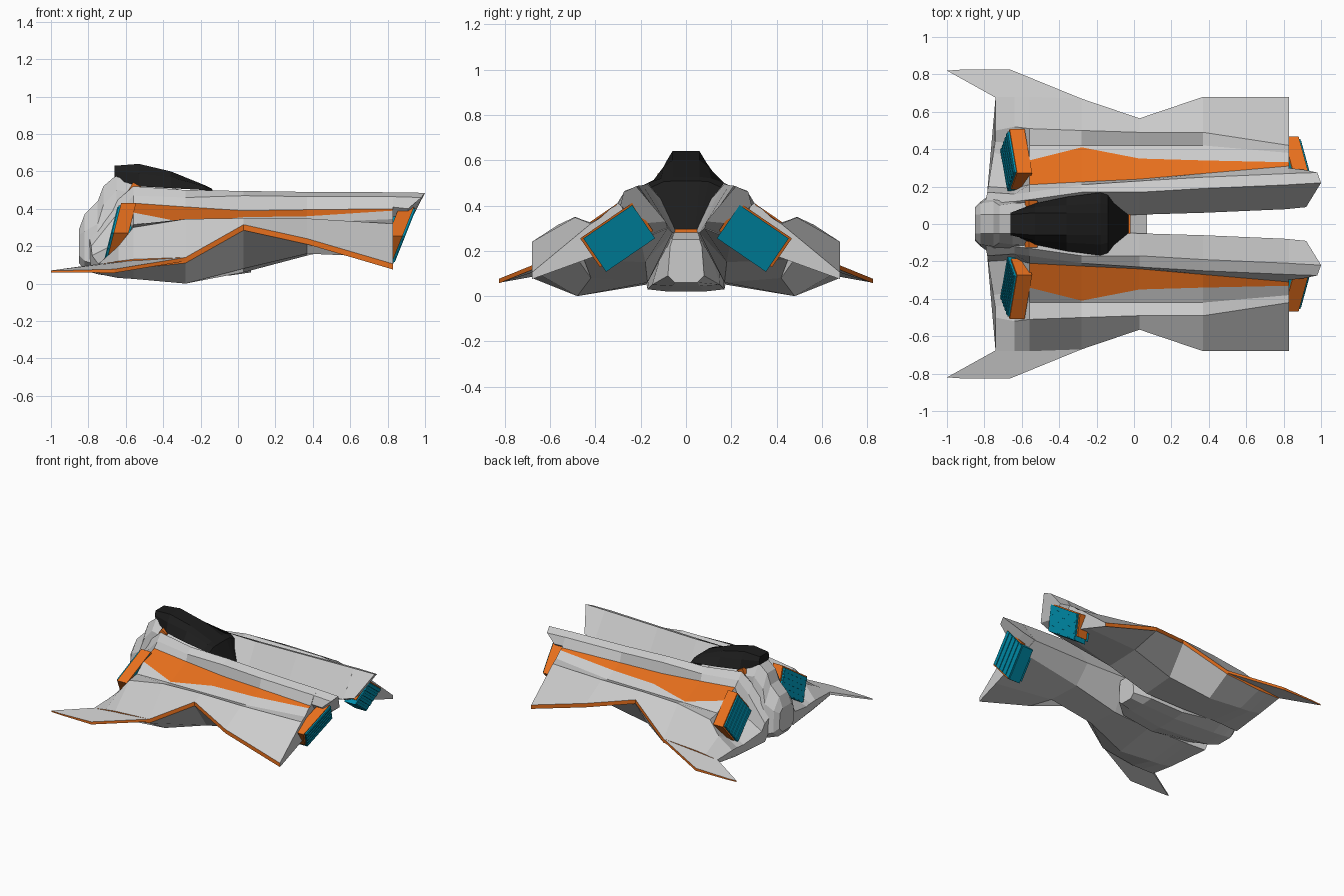
import bpy, bmesh
from mathutils import Matrix, Vector

if "Cube" in bpy.data.objects:
    bpy.data.objects.remove(bpy.data.objects["Cube"])


def material(name, rgb):
    m = bpy.data.materials.new(name)
    m.diffuse_color = (*rgb, 1)
    m.use_nodes = True
    m.node_tree.nodes["Principled BSDF"].inputs["Base Color"].default_value = m.diffuse_color
    return m


GREY = material("hull_grey", (0.62, 0.62, 0.62))
ORANGE = material("orange", (0.8, 0.16, 0.012))
CYAN = material("cyan", (0.0, 0.3, 0.46))
BLACK = material("black", (0.012, 0.012, 0.012))


def finish(name, bm, mats, mirror=True):
    bmesh.ops.recalc_face_normals(bm, faces=bm.faces)
    mesh = bpy.data.meshes.new(name)
    bm.to_mesh(mesh)
    bm.free()
    for m in mats:
        mesh.materials.append(m)
    ob = bpy.data.objects.new(name, mesh)
    bpy.context.collection.objects.link(ob)
    if mirror:
        mod = ob.modifiers.new("mirror", "MIRROR")
        mod.use_axis = (False, True, False)
        mod.use_mirror_merge = False
    return ob


def loft(name, rings, mats, mirror=True, paint=lambda station, side: 0):
    """Skin closed rings of 3D points; paint() picks the material slot."""
    bm = bmesh.new()
    vs = [[bm.verts.new(p) for p in r] for r in rings]
    n = len(rings[0])
    for i in range(len(vs) - 1):
        for k in range(n):
            j = (k + 1) % n
            f = bm.faces.new((vs[i][k], vs[i][j], vs[i + 1][j], vs[i + 1][k]))
            f.material_index = paint(i, k)
    bm.faces.new(vs[0])
    bm.faces.new(vs[-1])
    return finish(name, bm, mats, mirror)


def symmetric(x, half):
    return [(x, y, z) for y, z in half] + [(x, -y, z) for y, z in reversed(half)]


# Side hull: boom wall, boom top (2), stripe (2), wing ridge, wing edge, keel, inner keel
stations = [
    (-.74, [(.05, .24), (.10, .25), (.17, .20), (.20, .15), (.38, .11), (.50, .11), (.68, .105), (.48, .05), (.17, .06)]),
    (-.64, [(.05, .40), (.12, .45), (.16, .38), (.19, .22), (.36, .16), (.52, .20), (.68, .12), (.48, .03), (.18, .06)]),
    (-.56, [(.03, .40), (.13, .52), (.17, .47), (.21, .43), (.34, .38), (.51, .30), (.68, .13), (.48, .025), (.18, .06)]),
    (-.28, [(.04, .35), (.17, .50), (.21, .46), (.225, .41), (.41, .325), (.50, .345), (.67, .14), (.48, 0), (.18, .05)]),
    (.03, [(.05, .28), (.17, .495), (.23, .47), (.24, .39), (.35, .355), (.49, .35), (.565, .315), (.42, .08), (.17, .06)]),
    (.37, [(.06, .28), (.19, .49), (.25, .465), (.27, .395), (.34, .36), (.49, .348), (.68, .24), (.45, .16), (.18, .15)]),
    (.83, [(.08, .30), (.21, .488), (.27, .465), (.31, .40), (.33, .39), (.42, .32), (.68, .105), (.50, .14), (.20, .25)]),
]
valleys = [(.44, .11), (.43, .16), (.42, .315), (.42, .32), (.42, .322), (.42, .325), (.38, .345)]
rings = []
for (x, pts), valley in zip(stations, valleys):
    ey, ez = pts[6]
    under = (ey, ez - .03) if x > -.5 else (ey, .08)
    pts = pts[:5] + [valley] + pts[5:7] + [under] + pts[7:]
    rings.append([(x - (max(0, .45 - y) * .16 if x < -.7 else 0), y, z) for y, z in pts])
loft("side_hull", rings, [GREY, ORANGE],
     paint=lambda i, k: int(k == 7 or (k == 3 and i >= 2)))

# Boom tail, cut at a slant
root = [(.82, .08, .30), (.82, .21, .488), (.82, .27, .465), (.82, .30, .41), (.82, .20, .25)]
tip = [(.92, .09, .33), (1, .22, .485), (.98, .275, .46), (.91, .29, .40), (.90, .2, .32)]
loft("boom_tail", [root, tip], [GREY])

# Swept wing tip with orange outer edge
outline = [(-.73, .67, .107), (-1, .82, .07), (-.93, .825, .07), (-.66, .825, .077), (-.28, .67, .14), (-.5, .66, .13)]
loft("wing_tip", [outline, [(x, y, z - (.01 if x < -.9 else .02)) for x, y, z in outline]],
     [GREY, ORANGE], paint=lambda i, k: int(k in (1, 2, 3)))

# Central fuselage with blunt faceted nose
body = [
    (-.85, [(.05, .29), (.08, .26), (.09, .15), (.05, .11)]),
    (-.82, [(.05, .37), (.11, .28), (.12, .12), (.06, .07)]),
    (-.75, [(.05, .44), (.12, .32), (.17, .10), (.08, .05)]),
    (-.72, [(.05, .52), (.10, .42), (.18, .10), (.08, .045)]),
    (-.65, [(.05, .58), (.11, .50), (.18, .08), (.08, .04)]),
    (-.30, [(.08, .50), (.13, .44), (.17, .03), (.08, .02)]),
    (-.03, [(.06, .285), (.09, .25), (.15, .05), (.06, .045)]),
    (.07, [(.06, .25), (.07, .22), (.08, .09), (.05, .06)]),
]
loft("fuselage", [symmetric(x, h) for x, h in body], [GREY], mirror=False)

# Dark canopy with steep rear pane
glass = [
    (-.66, [(.05, .63), (.06, .60), (.05, .56)]),
    (-.53, [(.06, .64), (.09, .59), (.11, .52)]),
    (-.36, [(.06, .60), (.10, .57), (.145, .51)]),
    (-.18, [(.06, .527), (.11, .52), (.168, .50)]),
    (-.14, [(.06, .508), (.10, .505), (.155, .48)]),
    (-.03, [(.04, .30), (.05, .295), (.06, .285)]),
]
loft("canopy", [symmetric(x, h) for x, h in glass], [BLACK], mirror=False)

# Orange sill behind the canopy
loft("canopy_sill", [symmetric(x, [(.06, .297), (.06, .28)]) for x in (-.035, -.02)],
     [ORANGE], mirror=False)


def block(bm, frame, centre, size, slot):
    """Box in the thruster frame: x = depth, y = along, z = across."""
    m = frame @ Matrix.Translation(centre) @ Matrix.Diagonal((*size, 1))
    made = bmesh.ops.create_cube(bm, size=1, matrix=m)
    for f in {f for v in made["verts"] for f in v.link_faces}:
        f.material_index = slot


# Leaning thrusters: orange housing, cyan core and ribs
def thruster(name, centre, s, lean):
    shear = Matrix.Identity(4)
    shear[0][2] = lean
    frame = Matrix.Translation(centre) @ shear @ Matrix.Rotation(-.6, 4, "X")
    bm = bmesh.new()
    block(bm, frame, (0, 0, .02), (.08, .285, .155), 0)
    block(bm, frame, (s * .005, 0, 0), (.09, .262, .178), 1)
    block(bm, frame, (-s * .05, .01, 0), (.05, .22, .13), 1)
    for i in range(5):
        block(bm, frame, (s * .045, 0, (i - 2) * .036), (.02, .255, .02), 1)
    finish(name, bm, [ORANGE, CYAN])


thruster("front_thruster", (-.625, .335, .27), -1, .25)
thruster("rear_thruster", (.84, .295, .255), 1, .4)

# Small orange pods beside the canopy
bm = bmesh.new()
block(bm, Matrix.Translation((-.55, .105, .51)) @ Matrix.Rotation(.5, 4, "Y"),
      Vector((0, 0, 0)), (.05, .04, .045), 0)
finish("side_pod", bm, [ORANGE])
